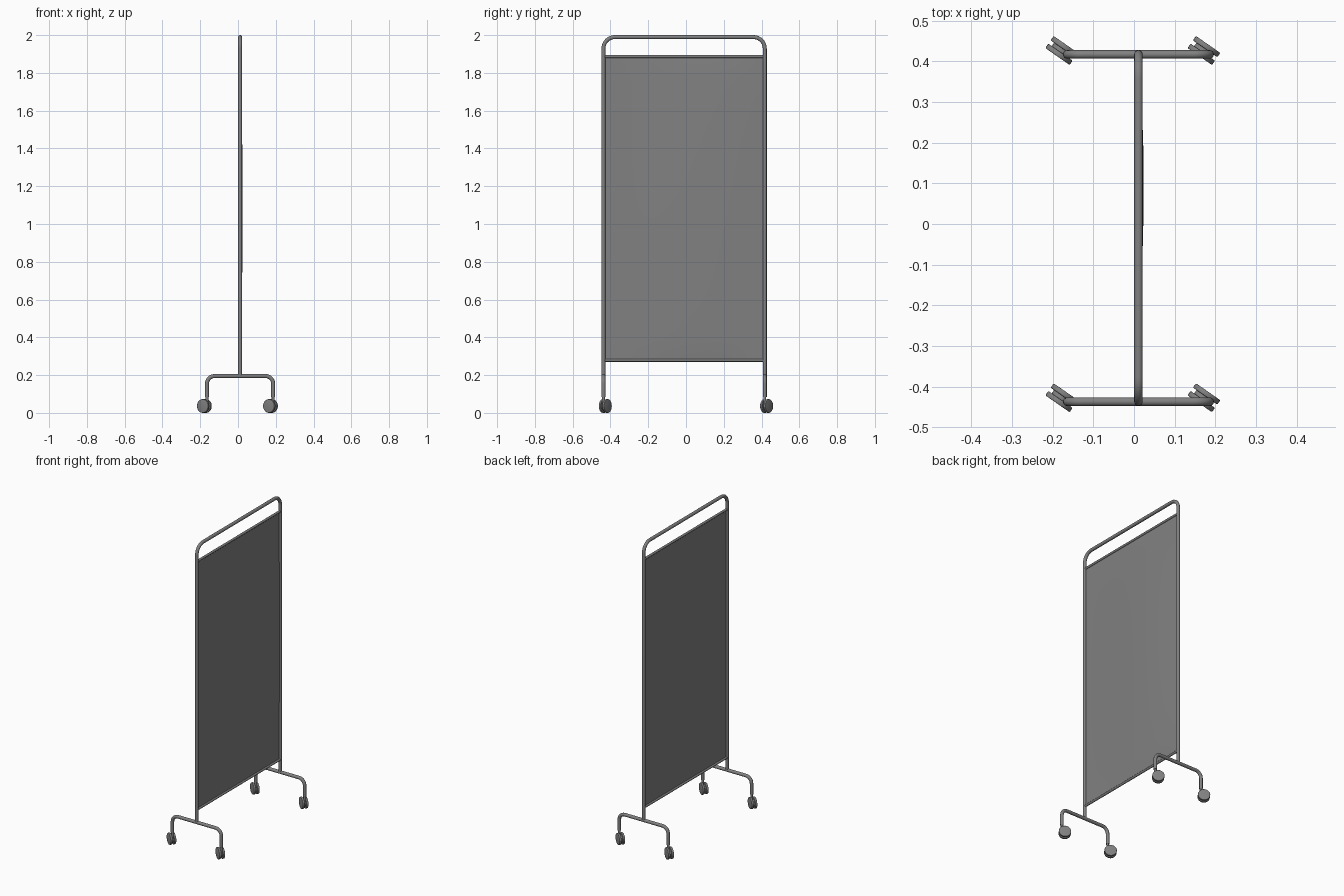
import bpy, bmesh, math
from mathutils import Matrix, Vector

cube = bpy.data.objects.get("Cube")
if cube:
    bpy.data.objects.remove(cube, do_unlink=True)

grey = bpy.data.materials.new("mid_grey")
grey.use_nodes = True
colour = (0.22, 0.22, 0.22, 1)
grey.diffuse_color = colour
grey.node_tree.nodes["Principled BSDF"].inputs["Base Color"].default_value = colour

CX = 0.011                  # plane of the screen
SIDES = {"front": -0.437, "back": 0.417}
TUBE = 0.0105


def add_object(name, bm):
    mesh = bpy.data.meshes.new(name)
    bmesh.ops.recalc_face_normals(bm, faces=bm.faces)
    bm.to_mesh(mesh)
    bm.free()
    mesh.materials.append(grey)
    obj = bpy.data.objects.new(name, mesh)
    bpy.context.scene.collection.objects.link(obj)
    bpy.ops.object.select_all(action="DESELECT")
    obj.select_set(True)
    bpy.context.view_layer.objects.active = obj
    bpy.ops.object.shade_smooth_by_angle(angle=math.radians(40))
    return obj


def rounded(points, radius, steps=8):
    """Path through right-angled corners, each replaced by an arc."""
    path = [Vector(points[0])]
    for a, b, c in zip(points, points[1:], points[2:]):
        b = Vector(b)
        u, v = (Vector(a) - b).normalized(), (Vector(c) - b).normalized()
        for i in range(steps + 1):
            t = i / steps * math.pi / 2
            path.append(b + radius * (u * (1 - math.sin(t)) + v * (1 - math.cos(t))))
    return path + [Vector(points[-1])]


def tube(name, path, radius, plane_normal, sides=16):
    """Sweep a circle along a planar path."""
    bm = bmesh.new()
    n = Vector(plane_normal)
    rings = []
    for i, p in enumerate(path):
        ahead, behind = path[min(i + 1, len(path) - 1)], path[max(i - 1, 0)]
        side = (Vector(ahead) - Vector(behind)).normalized().cross(n)
        angles = [2 * math.pi * k / sides for k in range(sides)]
        rings.append([bm.verts.new(Vector(p) + radius * (n * math.cos(a) + side * math.sin(a)))
                      for a in angles])
    for r, s in zip(rings, rings[1:]):
        for k in range(sides):
            bm.faces.new((r[k], r[k - 1], s[k - 1], s[k]))
    bm.faces.new(rings[0])
    bm.faces.new(rings[-1])
    return add_object(name, bm)


def cylinder(bm, radius, depth, matrix, sides=28, bevel=0.0):
    made = bmesh.ops.create_cone(bm, cap_ends=True, segments=sides, radius1=radius,
                                 radius2=radius, depth=depth, matrix=matrix)
    if bevel:
        faces = {f for v in made["verts"] for f in v.link_faces if len(f.verts) > 4}
        rims = {e for f in faces for e in f.edges}
        bmesh.ops.bevel(bm, geom=list(rims), offset=bevel, segments=3,
                        profile=0.5, affect="EDGES")


# Main hoop and the two rails that hold the fabric
y0, y1 = SIDES["front"], SIDES["back"]
hoop = rounded([(CX, y0, 0.195), (CX, y0, 1.9895), (CX, y1, 1.9895), (CX, y1, 0.195)], 0.06)
tube("main_frame", hoop, TUBE, (1, 0, 0))
for name, z in (("bottom_rail", 0.278), ("top_rail", 1.887)):
    tube(name, [(CX, y0, z), (CX, y1, z)], 0.0075, (1, 0, 0))

# Fabric panel with a gentle slack bulge
bm = bmesh.new()
bmesh.ops.create_grid(bm, x_segments=20, y_segments=30, size=0.5)
for v in bm.verts:
    s, t = v.co.x + 0.5, v.co.y + 0.5
    bulge = 0.013 * math.sin(math.pi * t) ** 0.5 * math.sin(math.pi * s ** 1.5) if 0 < t < 1 else 0
    v.co = (CX + bulge, y0 + 0.006 + s * (y1 - y0 - 0.012), 0.278 + t * 1.609)
add_object("fabric_panel", bm)

# Feet, each with a twin-wheel caster at both ends
TRAIL = Vector((-0.82, 0.57, 0)).normalized()
AXLE = Vector((0.57, 0.82, 0)).normalized()
for side, y in SIDES.items():
    xs = {"right": CX - 0.175, "left": CX + 0.175}
    foot = rounded([(xs["right"], y, 0.085), (xs["right"], y, 0.195),
                    (xs["left"], y, 0.195), (xs["left"], y, 0.085)], 0.04)
    tube(f"{side}_foot", foot, TUBE, (0, 1, 0))
    for end, x in xs.items():
        hub = Vector((x, y, 0)) + TRAIL * 0.017 + Vector((0, 0, 0.0365))
        turn = AXLE.to_track_quat("Z", "Y").to_matrix().to_4x4()
        bm = bmesh.new()
        for s in (-1, 1):
            cylinder(bm, 0.0365, 0.013, Matrix.Translation(hub + AXLE * s * 0.0115) @ turn,
                     bevel=0.003)
        add_object(f"{side}_{end}_wheels", bm)
        bm = bmesh.new()
        cylinder(bm, 0.026, 0.012, Matrix.Translation(hub) @ turn)
        cylinder(bm, 0.0075, 0.05, Matrix.Translation((x, y, 0.068)), sides=16)
        add_object(f"{side}_{end}_caster_body", bm)
